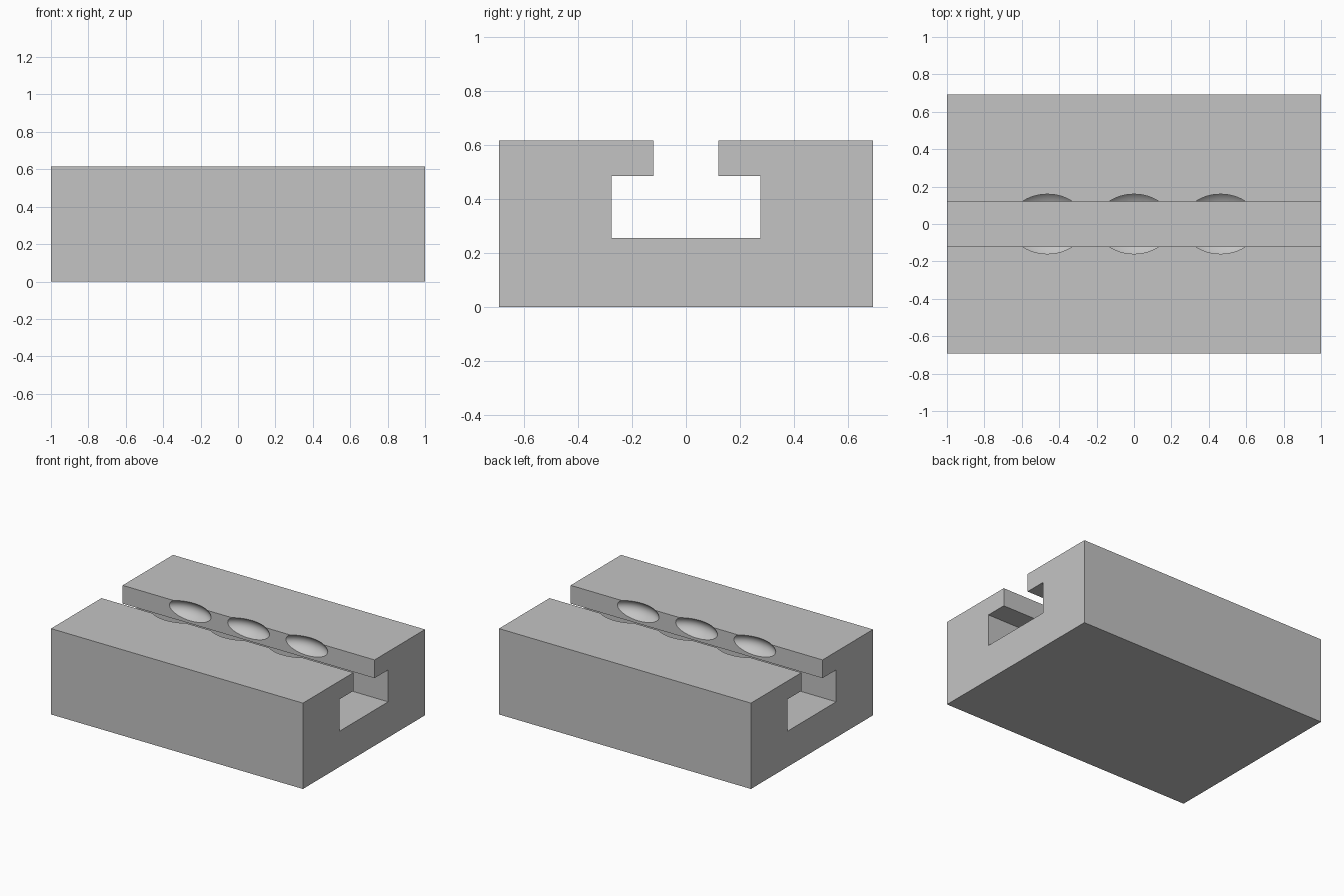
import bpy
import bmesh

default_cube = bpy.data.objects.get("Cube")
if default_cube:
    bpy.data.objects.remove(default_cube, do_unlink=True)

HALF_LENGTH = 1.0
HALF_WIDTH = 0.692
HEIGHT = 0.616
DIMPLE_SPACING = 0.463

grey = bpy.data.materials.new("plain grey")
grey.use_nodes = True
colour = (0.55, 0.55, 0.55, 1.0)
grey.diffuse_color = colour
grey.node_tree.nodes["Principled BSDF"].inputs["Base Color"].default_value = colour


def make_object(name, bm):
    bmesh.ops.recalc_face_normals(bm, faces=bm.faces)
    mesh = bpy.data.meshes.new(name)
    bm.to_mesh(mesh)
    bm.free()
    mesh.materials.append(grey)
    obj = bpy.data.objects.new(name, mesh)
    bpy.context.scene.collection.objects.link(obj)
    return obj


# Block with a T-shaped slot: half profile in y and z, mirrored, then extruded
half = [(HALF_WIDTH, 0), (HALF_WIDTH, HEIGHT), (0.12, HEIGHT),
        (0.12, 0.485), (0.275, 0.485), (0.275, 0.256)]
profile = half + [(-y, z) for y, z in reversed(half)]
bm = bmesh.new()
end = bm.faces.new([bm.verts.new((-HALF_LENGTH, y, z)) for y, z in profile])
side = bmesh.ops.extrude_face_region(bm, geom=[end])
moved = [v for v in side["geom"] if isinstance(v, bmesh.types.BMVert)]
bmesh.ops.translate(bm, verts=moved, vec=(2 * HALF_LENGTH, 0, 0))
block = make_object("slotted_block", bm)

# Flattened round cutters for the three pairs of dimples in the slot lips
for i in (-1, 0, 1):
    bm = bmesh.new()
    bmesh.ops.create_uvsphere(bm, u_segments=64, v_segments=32, radius=1)
    bmesh.ops.scale(bm, verts=bm.verts, vec=(0.226, 0.177, 0.095))
    bmesh.ops.translate(bm, verts=bm.verts, vec=(i * DIMPLE_SPACING, 0, 0.575))
    for face in bm.faces:
        face.smooth = True
    cutter = make_object("dimple_cutter", bm)
    cutter.hide_render = True
    cutter.hide_set(True)
    cutter.display_type = "WIRE"
    cut = block.modifiers.new("dimple", "BOOLEAN")
    cut.operation = "DIFFERENCE"
    cut.solver = "EXACT"
    cut.object = cutter

# Apply the cuts and remove the helpers
bpy.ops.object.select_all(action="DESELECT")
bpy.context.view_layer.objects.active = block
block.select_set(True)
for modifier in list(block.modifiers):
    cutter = modifier.object
    bpy.ops.object.modifier_apply(modifier=modifier.name)
    bpy.data.objects.remove(cutter, do_unlink=True)
bpy.ops.object.shade_smooth_by_angle(angle=0.5)
